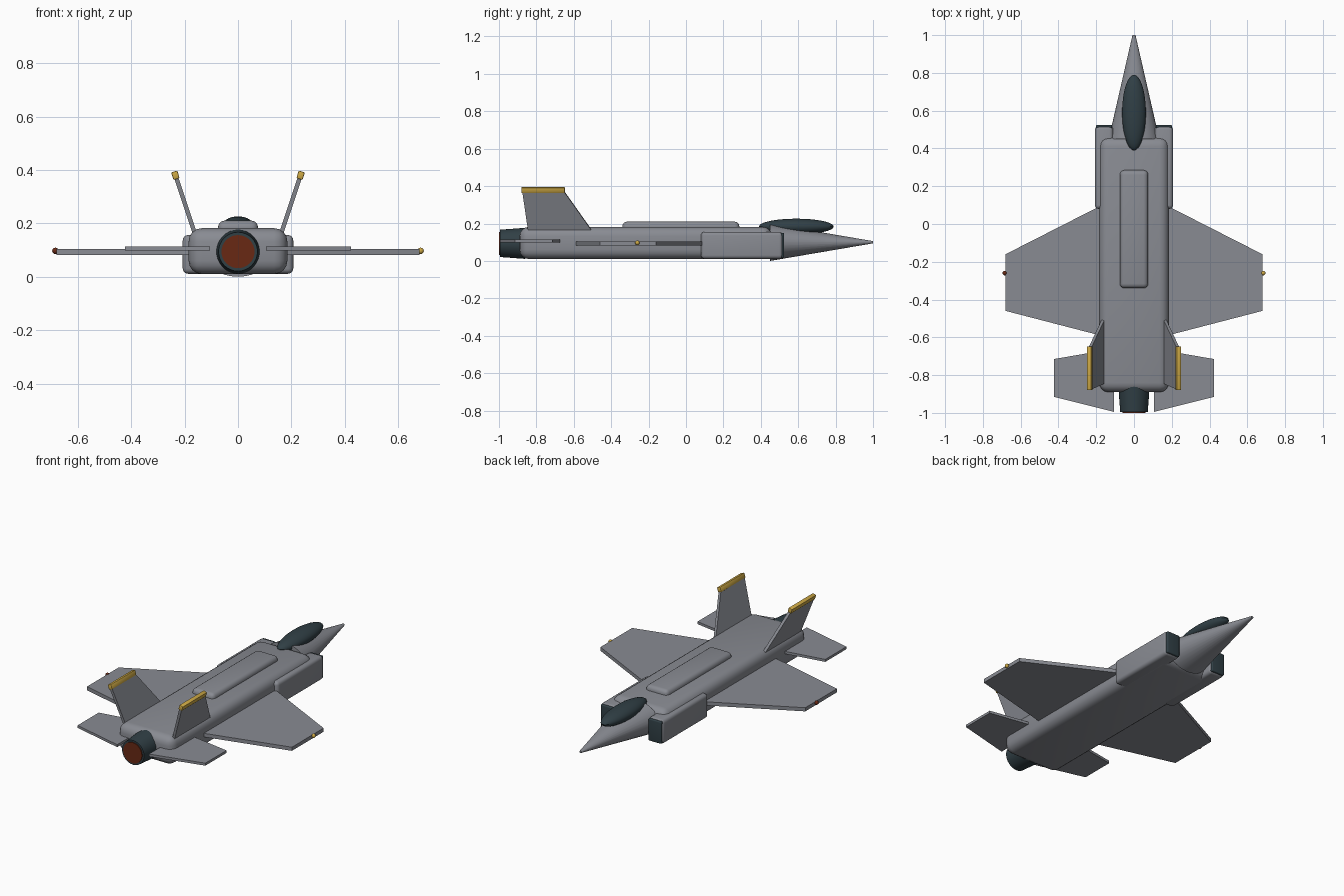
import bpy, bmesh
from math import radians
from mathutils import Matrix, Vector

cube = bpy.data.objects.get("Cube")
if cube:
    bpy.data.objects.remove(cube, do_unlink=True)


def material(name, rgb):
    m = bpy.data.materials.new(name)
    m.use_nodes = True
    m.diffuse_color = (*rgb, 1)
    m.node_tree.nodes["Principled BSDF"].inputs["Base Color"].default_value = (*rgb, 1)
    return m


GREY = material("airframe grey", (0.25, 0.26, 0.29))
DARK = material("dark blue grey", (0.03, 0.05, 0.06))
GOLD = material("gold", (0.62, 0.40, 0.06))
RUST = material("rust red", (0.14, 0.022, 0.007))


def finish(name, bm, mat, mirror=False):
    bmesh.ops.recalc_face_normals(bm, faces=bm.faces[:])
    mesh = bpy.data.meshes.new(name)
    bm.to_mesh(mesh)
    bm.free()
    mesh.materials.append(mat)
    obj = bpy.data.objects.new(name, mesh)
    bpy.context.collection.objects.link(obj)
    bpy.ops.object.select_all(action="DESELECT")
    obj.select_set(True)
    bpy.context.view_layer.objects.active = obj
    bpy.ops.object.shade_smooth_by_angle(angle=radians(30))
    if mirror:
        obj.modifiers.new("Mirror", "MIRROR")
    return obj


def round_edges(bm, width, segments=4):
    bmesh.ops.bevel(bm, geom=bm.edges[:], offset=width, segments=segments,
                    profile=0.5, affect="EDGES", clamp_overlap=True)


def rounded_box(name, low, high, width, mat, mirror=False):
    low, high = Vector(low), Vector(high)
    bm = bmesh.new()
    bmesh.ops.create_cube(bm, size=1, matrix=Matrix.Translation((low + high) / 2)
                          @ Matrix.Diagonal((high - low).to_4d()))
    round_edges(bm, width)
    return finish(name, bm, mat, mirror)


def slab(name, outline, normal, thickness, mat, width=0):
    """Mirrored plate: an outline thickened evenly along its normal."""
    offset = Vector(normal).normalized() * thickness
    bm = bmesh.new()
    face = bm.faces.new([bm.verts.new(Vector(p) - offset / 2) for p in outline])
    new = bmesh.ops.extrude_face_region(bm, geom=[face], use_keep_orig=True)["geom"]
    bmesh.ops.translate(bm, vec=offset,
                        verts=[v for v in new if isinstance(v, bmesh.types.BMVert)])
    if width:
        bmesh.ops.recalc_face_normals(bm, faces=bm.faces[:])
        round_edges(bm, width, 2)
    return finish(name, bm, mat, True)


def cone(name, y0, y1, r0, r1, z, mat, flatten=1):
    """Round body running along y from radius r0 to r1."""
    bm = bmesh.new()
    bmesh.ops.create_cone(bm, cap_ends=True, segments=32, radius1=r0, radius2=r1,
                          depth=y1 - y0, matrix=Matrix.Translation((0, (y0 + y1) / 2, z))
                          @ Matrix.Diagonal((1, 1, flatten, 1))
                          @ Matrix.Rotation(radians(-90), 4, "X"))
    return finish(name, bm, mat)


def ellipsoid(name, centre, radii, mat, detail=24):
    bm = bmesh.new()
    bmesh.ops.create_uvsphere(bm, u_segments=detail, v_segments=detail // 2, radius=1,
                              matrix=Matrix.Translation(centre) @ Matrix.Diagonal((*radii, 1)))
    return finish(name, bm, mat)


# Body
rounded_box("fuselage", (-0.185, -0.89, 0.01), (0.185, 0.46, 0.182), 0.05, GREY)
rounded_box("dorsal_spine", (-0.075, -0.34, 0.15), (0.075, 0.285, 0.21), 0.025, GREY)
cone("nose", 0.45, 1.0, 0.134, 0.008, 0.1, GREY, flatten=0.745)
ellipsoid("canopy", (0, 0.59, 0.184), (0.063, 0.2, 0.042), DARK, 32)

# Air intakes with dark mouths
rounded_box("intakes", (0.11, 0.08, 0.011), (0.207, 0.518, 0.156), 0.02, GREY, True)
rounded_box("intake_mouths", (0.116, 0.505, 0.018), (0.201, 0.525, 0.15), 0.006, DARK, True)

# Engine nozzle and hot core
cone("nozzle", -0.995, -0.86, 0.073, 0.083, 0.094, DARK)
cone("exhaust_core", -1.0, -0.99, 0.062, 0.062, 0.094, RUST)

# Wings and tailplanes
wing_z, tail_z = 0.093, 0.106
slab("wings", [(0.14, 0.115, wing_z), (0.68, -0.16, wing_z),
               (0.68, -0.46, wing_z), (0.14, -0.6, wing_z)], (0, 0, 1), 0.022, GREY)
slab("tailplanes", [(0.105, -0.66, tail_z), (0.424, -0.715, tail_z),
                    (0.424, -0.915, tail_z), (0.105, -0.995, tail_z)], (0, 0, 1), 0.015, GREY)

# Canted fins with gold caps
fin_normal = (0.2, 0, -0.067)
slab("fins", [(0.163, -0.845, 0.165), (0.163, -0.505, 0.165),
              (0.231, -0.65, 0.37), (0.231, -0.875, 0.37)], fin_normal, 0.016, GREY)
slab("fin_caps", [(0.23, -0.88, 0.366), (0.23, -0.648, 0.366),
                  (0.239, -0.648, 0.394), (0.239, -0.88, 0.394)], fin_normal, 0.024, GOLD, 0.004)

# Wingtip lights
for side, name, mat in ((-1, "right_tip_light", RUST), (1, "left_tip_light", GOLD)):
    ellipsoid(name, (side * 0.684, -0.26, 0.097), (0.012, 0.012, 0.012), mat, 16)
